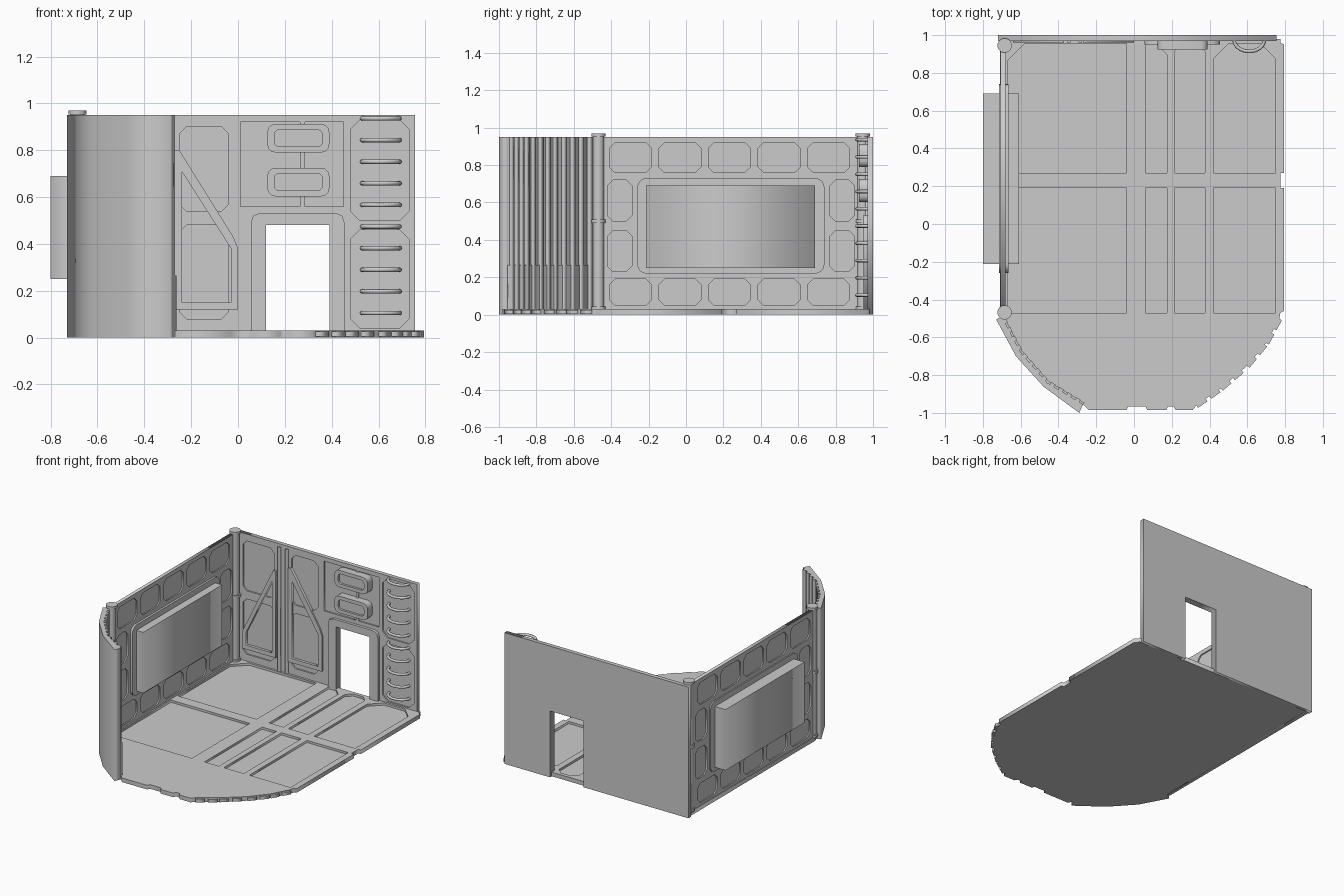
import bpy
from math import sin, cos, pi, atan2, hypot, radians

if "Cube" in bpy.data.objects:
    bpy.data.objects.remove(bpy.data.objects["Cube"])


def plate(name, loops, lo, hi, axis='z'):
    """Extruded flat shape; loops after the first are holes."""
    cu = bpy.data.curves.new(name, 'CURVE')
    cu.dimensions = '2D'
    cu.fill_mode = 'BOTH'
    cu.extrude = (hi - lo) / 2
    for pts in loops:
        s = cu.splines.new('POLY')
        s.points.add(len(pts) - 1)
        for p, (a, b) in zip(s.points, pts):
            p.co = (a, b, 0, 1)
        s.use_cyclic_u = True
    ob = bpy.data.objects.new(name, cu)
    bpy.context.collection.objects.link(ob)
    m = (lo + hi) / 2
    ob.location = {'x': (m, 0, 0), 'y': (0, m, 0), 'z': (0, 0, m)}[axis]
    ob.rotation_euler = {'x': (pi / 2, 0, pi / 2), 'y': (pi / 2, 0, 0), 'z': (0, 0, 0)}[axis]
    to_mesh(ob)
    return ob


def to_mesh(ob):
    bpy.ops.object.select_all(action='DESELECT')
    ob.select_set(True)
    bpy.context.view_layer.objects.active = ob
    bpy.ops.object.convert(target='MESH')


def rect(a0, a1, b0, b1, c=0.0):
    """Rectangle, optionally with chamfered corners."""
    if not c:
        return [(a0, b0), (a1, b0), (a1, b1), (a0, b1)]
    return [(a0 + c, b0), (a1 - c, b0), (a1, b0 + c), (a1, b1 - c),
            (a1 - c, b1), (a0 + c, b1), (a0, b1 - c), (a0, b0 + c)]


def rounded(a0, a1, b0, b1, r, n=5):
    pts = []
    for k, (ca, cb) in enumerate([(a1 - r, b1 - r), (a0 + r, b1 - r), (a0 + r, b0 + r), (a1 - r, b0 + r)]):
        for i in range(n + 1):
            t = pi / 2 * (k + i / n)
            pts.append((ca + r * cos(t), cb + r * sin(t)))
    return pts


def box(name, x0, x1, y0, y1, z0, z1):
    return plate(name, [rect(x0, x1, y0, y1)], z0, z1)


def cylinder(name, x, y, r, z0, z1):
    bpy.ops.mesh.primitive_cylinder_add(vertices=24, radius=r, depth=z1 - z0, location=(x, y, (z0 + z1) / 2))
    bpy.context.object.name = name
    bpy.ops.object.shade_smooth_by_angle(angle=radians(35))


def along(path, step, start):
    """Points and headings spaced evenly along a polyline."""
    for (ax, ay), (bx, by) in zip(path, path[1:]):
        ln = hypot(bx - ax, by - ay)
        d = start
        while d < ln - 0.01:
            yield ax + (bx - ax) * d / ln, ay + (by - ay) * d / ln, atan2(by - ay, bx - ax)
            d += step


# Floor: base plate plus a raised grid around sunken panels
inner_arc = [(-0.70, -0.49), (-0.60, -0.68), (-0.46, -0.84), (-0.27, -0.955)]
right_arc = [(0.33, -0.96), (0.46, -0.87), (0.60, -0.75), (0.70, -0.63), (0.77, -0.50)]
front = [(-0.24, -0.985), (-0.04, -0.985), (-0.03, -0.965), (0.06, -0.965), (0.07, -0.985), (0.17, -0.985),
         (0.18, -0.965), (0.21, -0.965), (0.22, -0.985), (0.31, -0.985)]
right = [(0.775, -0.47), (0.795, -0.46), (0.795, 0.19), (0.775, 0.19), (0.775, 0.27), (0.795, 0.27),
         (0.795, 0.95), (0.775, 0.96), (0.775, 0.98), (-0.71, 0.98), (-0.71, -0.47)]
outline = inner_arc + front + right_arc + right
panels = []
for x0, x1, cl, cr in [(-0.67, -0.04, .09, 0), (0.06, 0.175, 0, .06), (0.215, 0.375, .04, .04), (0.42, 0.75, .08, .08)]:
    panels.append(rect(x0, x1, -0.47, 0.19))
    top = [(x0, 0.27), (x1, 0.27), (x1, 0.955 - cr)]
    top += [(x1 - cr, 0.955)] if cr else []
    top += [(x0 + cl, 0.955)] if cl else []
    panels.append(top + [(x0, 0.955 - cl)])
plate("floor_base", [outline], 0.0, 0.014)
plate("floor_grid", [outline] + panels, 0.014, 0.03)
for i, (x, y, a) in enumerate(along(right_arc, 0.085, 0.03)):
    tooth = box(f"floor_edge_tooth_{i}", -0.03, 0.03, -0.016, 0.016, 0.004, 0.026)
    tooth.location.x, tooth.location.y = x, y
    tooth.rotation_euler.z = a

# Back wall with doorway, sunken panels on the inside
wall = [(-0.72, 0), (0.12, 0), (0.12, 0.48), (0.39, 0.48), (0.39, 0), (0.755, 0), (0.755, 0.95), (-0.72, 0.95)]
holes = [rect(-0.64, -0.39, 0.08, 0.48, .03), rect(-0.64, -0.39, 0.54, 0.90, .03),
         rect(-0.25, -0.04, 0.08, 0.48, .03), rect(-0.25, -0.04, 0.54, 0.90, .03),
         rect(0.01, 0.265, 0.56, 0.92), rect(0.285, 0.45, 0.56, 0.92),
         rect(0.48, 0.73, 0.04, 0.46, .04), rect(0.48, 0.73, 0.50, 0.93, .04)]
plate("back_wall", [wall], 0.98, 1.0, 'y')
plate("back_wall_ribs", [wall] + holes, 0.97, 0.98, 'y')
plate("brace_right", [[(-0.27, 0.12), (0.0, 0.12), (0.0, 0.38), (-0.02, 0.43), (-0.25, 0.80), (-0.27, 0.80)],
                      [(-0.24, 0.15), (-0.03, 0.15), (-0.03, 0.38), (-0.24, 0.71)]], 0.96, 0.982, 'y')
plate("brace_left", [[(-0.64, 0.12), (-0.37, 0.12), (-0.37, 0.75), (-0.39, 0.75), (-0.64, 0.24)],
                     [(-0.61, 0.15), (-0.40, 0.15), (-0.40, 0.67), (-0.61, 0.24)]], 0.96, 0.982, 'y')
for x in (-0.345, -0.285):
    box("wall_rail", x - 0.01, x + 0.01, 0.96, 0.975, 0.03, 0.93)

# Door frame
plate("door_frame", [[(0.055, 0.03), (0.12, 0.03), (0.12, 0.48), (0.39, 0.48), (0.39, 0.03), (0.455, 0.03),
                      (0.455, 0.49), (0.445, 0.52), (0.415, 0.533), (0.095, 0.533), (0.065, 0.52), (0.055, 0.49)]],
      0.95, 0.975, 'y')

# Wall units above the door
for z0, z1 in ((0.603, 0.725), (0.79, 0.912)):
    plate("vent_rim", [rounded(0.125, 0.39, z0, z1, .035, 3), rounded(0.155, 0.36, z0 + .025, z1 - .025, .02, 3)],
          0.925, 0.982, 'y')
    plate("vent_panel", [rect(0.14, 0.375, z0 + .015, z1 - .015)], 0.94, 0.97, 'y')

# Ladder of bowed rungs
for i in range(10):
    cu = bpy.data.curves.new(f"ladder_rung_{i}", 'CURVE')
    cu.dimensions = '3D'
    cu.bevel_depth = 0.0095
    cu.bevel_resolution = 2
    s = cu.splines.new('POLY')
    s.points.add(16)
    for k, p in enumerate(s.points):
        t = pi * k / 16
        p.co = (0.61 - 0.08 * cos(t), 0.975 - 0.061 * sin(t), 0.105 + i * 0.0923, 1)
    ob = bpy.data.objects.new(cu.name, cu)
    bpy.context.collection.objects.link(ob)
    to_mesh(ob)
    bpy.ops.object.shade_smooth_by_angle(angle=radians(50))

# Left wall: thin sheet with rib grids on both faces
holes = []
for k in range(5):
    y0 = -0.41 + k * 0.265
    holes += [rect(y0, y0 + 0.225, 0.76, 0.92, .03), rect(y0, y0 + 0.225, 0.05, 0.19, .03)]
holes += [rect(-0.42, -0.29, 0.23, 0.45, .03), rect(-0.42, -0.29, 0.50, 0.72, .03),
          rect(0.77, 0.90, 0.23, 0.45, .03), rect(0.77, 0.90, 0.50, 0.72, .03)]
side = rect(-0.47, 0.97, 0.0, 0.95)
plate("left_wall", [side], -0.697, -0.689, 'x')
plate("left_wall_ribs_inner", [side] + holes, -0.689, -0.680, 'x')
plate("left_wall_ribs_outer", [side] + holes, -0.706, -0.697, 'x')

# Window block and its surround
plate("window_surround", [rounded(-0.26, 0.74, 0.22, 0.73, .05)], -0.715, -0.665, 'x')
box("window_block", -0.80, -0.61, -0.213, 0.69, 0.25, 0.69)

# Corner columns
for y in (-0.468, 0.945):
    cylinder("column_shaft", -0.685, y, 0.03, 0.02, 0.96)
    for z0, z1 in ((0.03, 0.045), (0.49, 0.51), (0.952, 0.97)):
        cylinder("column_ring", -0.685, y, 0.038, z0, z1)

# Curved front wall with vertical ribs and a skirting inside
outer_arc = [(-0.73, -0.505), (-0.625, -0.70), (-0.48, -0.86), (-0.29, -1.0)]
plate("curved_wall", [outer_arc + inner_arc[::-1]], 0.0, 0.95)
plate("curved_wall_skirting", [inner_arc + [(x + 0.008, y + 0.008) for x, y in inner_arc[::-1]]], 0.03, 0.265)
for i, (x, y, a) in enumerate(along(inner_arc, 0.052, 0.03)):
    rib = box(f"curved_wall_rib_{i}", -0.013, 0.013, -0.005, 0.014, 0.03, 0.95)
    rib.location.x, rib.location.y = x, y
    rib.rotation_euler.z = a
